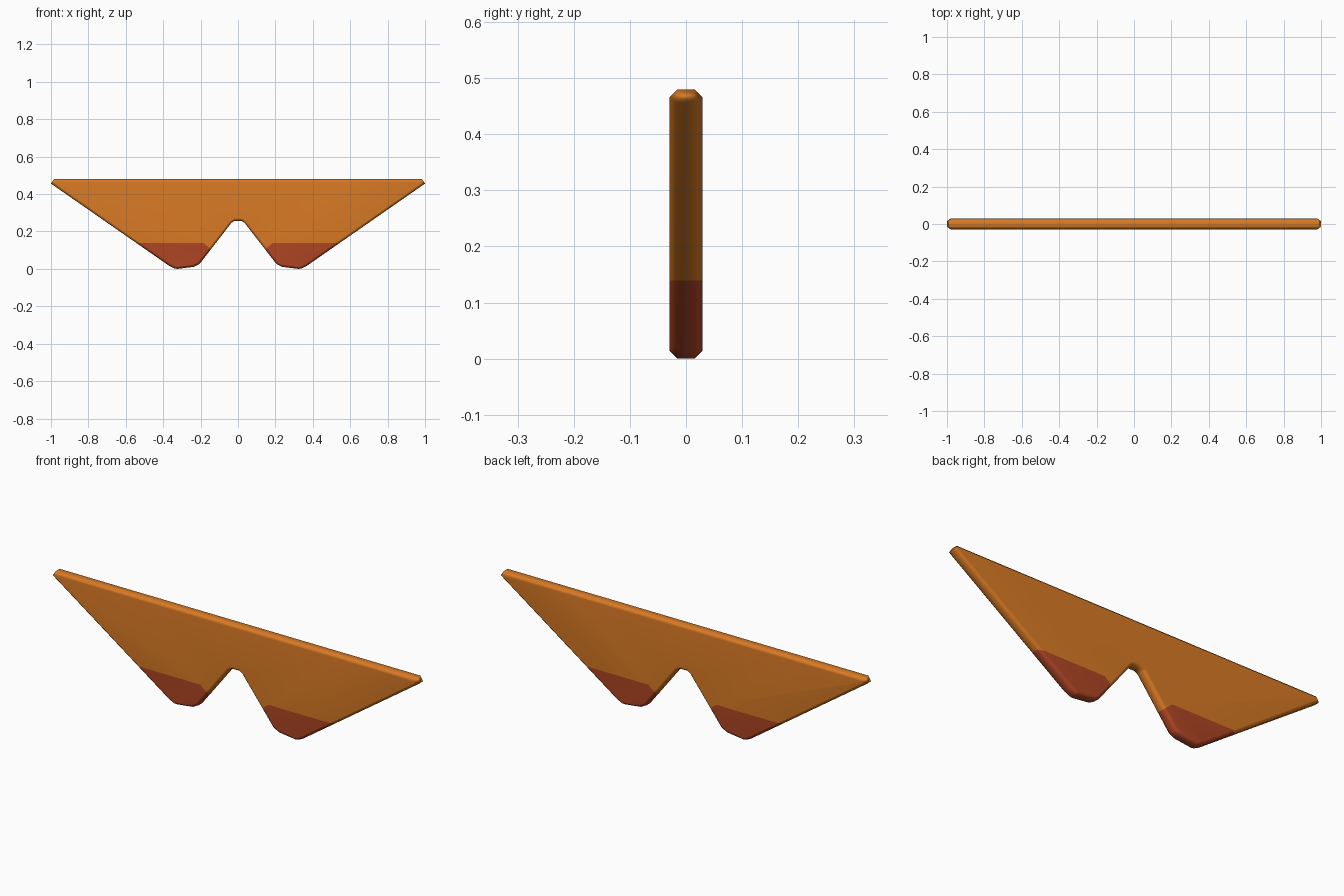
import bpy, bmesh
from mathutils import Vector

if "Cube" in bpy.data.objects:
    bpy.data.objects.remove(bpy.data.objects["Cube"])

HALF_THICK, CHAMFER, TIP_Z = 0.029, 0.014, 0.139


def flat_material(name, rgb):
    m = bpy.data.materials.new(name)
    m.diffuse_color = (*rgb, 1)
    m.use_nodes = True
    m.node_tree.nodes["Principled BSDF"].inputs["Base Color"].default_value = m.diffuse_color
    return m


# Right half of the outline, from top tip down to the notch, then mirrored
half = [(0.984, 0.48), (1.0, 0.456), (0.366, 0.015), (0.338, 0.002), (0.325, 0.0),
        (0.235, 0.011), (0.205, 0.027), (0.036, 0.245), (0.018, 0.257)]
outline = half + [(-x, z) for x, z in reversed(half)]

# Plate: extruded outline
bm = bmesh.new()
face = bm.faces.new([bm.verts.new((x, -HALF_THICK, z)) for x, z in outline])
ext = bmesh.ops.extrude_face_region(bm, geom=[face], use_keep_orig=True)
bmesh.ops.translate(bm, vec=(0, 2 * HALF_THICK, 0),
                    verts=[g for g in ext["geom"] if isinstance(g, bmesh.types.BMVert)])
bmesh.ops.recalc_face_normals(bm, faces=bm.faces[:])

# Chamfered front and back rims
rims = [e for e in bm.edges if abs(e.verts[0].co.y - e.verts[1].co.y) < 1e-5]
bmesh.ops.bevel(bm, geom=rims, offset=CHAMFER, offset_type='OFFSET', segments=1,
                profile=0.5, affect='EDGES', clamp_overlap=False)

# Cut the colour borders: a level line, slanting down towards the notch
def cut(co, no):
    bmesh.ops.bisect_plane(bm, geom=bm.verts[:] + bm.edges[:] + bm.faces[:],
                           plane_co=co, plane_no=no, dist=1e-5)


slant_co, slant_no = Vector((0.185, 0, TIP_Z)), Vector((-0.03, 0, 0.035)).normalized()
cut((0, 0, TIP_Z), (0, 0, 1))
for s in (1, -1):
    cut((s * slant_co.x, 0, slant_co.z), (s * slant_no.x, 0, slant_no.z))

# Dark tips below the border
for f in bm.faces:
    c = f.calc_center_median()
    c.x = abs(c.x)
    f.material_index = int(c.z < TIP_Z and (c - slant_co).dot(slant_no) < 0)
    f.smooth = True

mesh = bpy.data.meshes.new("winged_plate")
bm.to_mesh(mesh)
bm.free()
mesh.materials.append(flat_material("orange", (0.69, 0.195, 0.018)))
mesh.materials.append(flat_material("rust_red", (0.44, 0.062, 0.018)))
obj = bpy.data.objects.new("winged_plate", mesh)
bpy.context.collection.objects.link(obj)

# Smooth rims with flat broad faces
bpy.context.view_layer.objects.active = obj
obj.select_set(True)
bpy.ops.object.shade_smooth_by_angle(angle=1.1)
wn = obj.modifiers.new("flat_faces", 'WEIGHTED_NORMAL')
wn.keep_sharp = True
